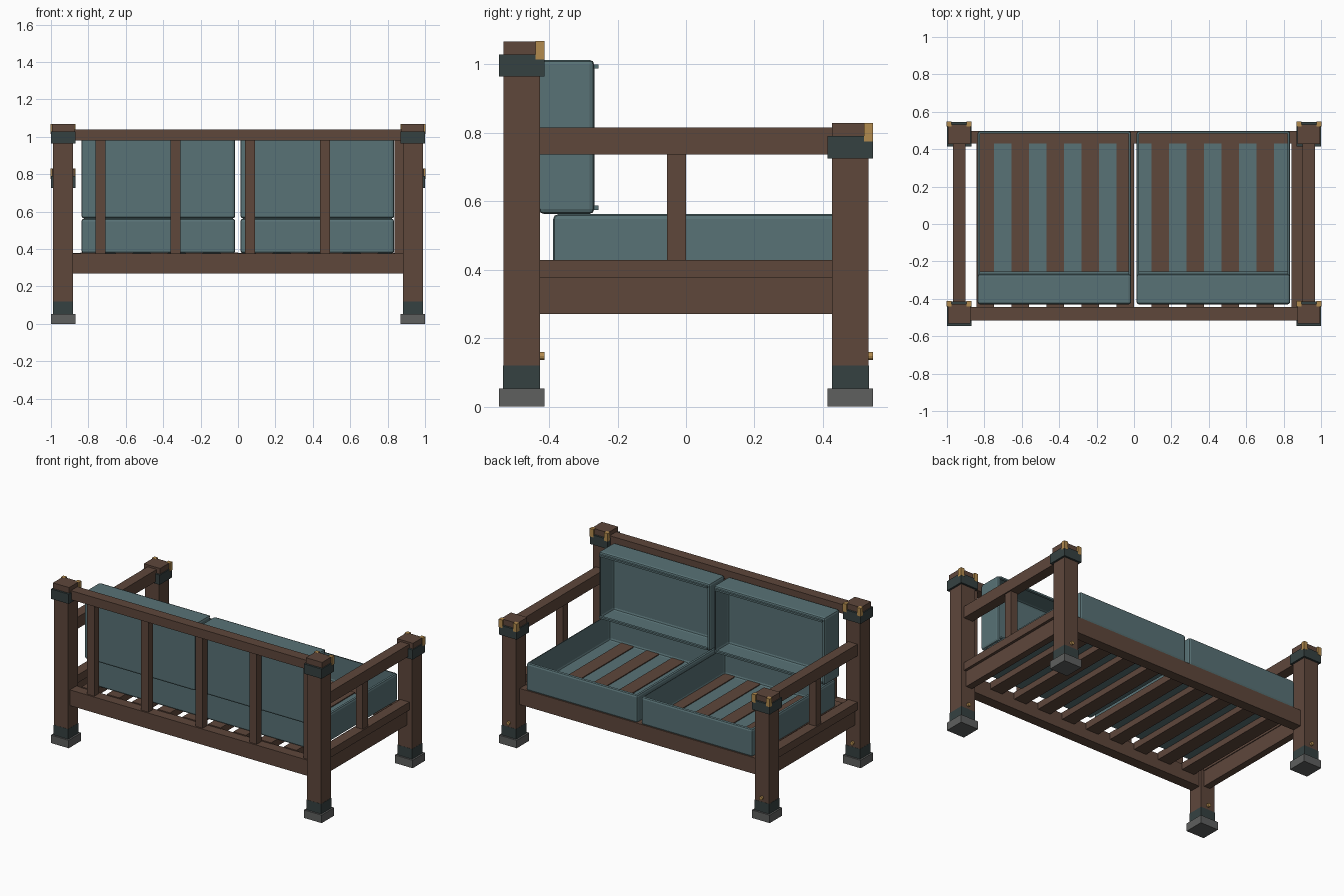
import bpy, bmesh, math
from mathutils import Vector, Matrix

if "Cube" in bpy.data.objects:
    bpy.data.objects.remove(bpy.data.objects["Cube"])


def mat(name, rgb):
    m = bpy.data.materials.new(name)
    m.diffuse_color = (*rgb, 1)
    m.use_nodes = True
    m.node_tree.nodes["Principled BSDF"].inputs["Base Color"].default_value = m.diffuse_color
    return m


WOOD = mat("brown wood", (0.112, 0.063, 0.044))
TEAL = mat("teal fabric", (0.098, 0.168, 0.180))
DARK = mat("dark metal", (0.036, 0.053, 0.053))
GREY = mat("grey foot", (0.112, 0.116, 0.114))
GOLD = mat("gold fitting", (0.45, 0.26, 0.078))


def finish(name, bm, material):
    me = bpy.data.meshes.new(name)
    bm.to_mesh(me)
    bm.free()
    me.materials.append(material)
    ob = bpy.data.objects.new(name, me)
    bpy.context.collection.objects.link(ob)
    return ob


def cube(x, y, z):
    """bmesh box from (min, max) ranges"""
    bm = bmesh.new()
    size = [r[1] - r[0] for r in (x, y, z)]
    mid = [(r[0] + r[1]) / 2 for r in (x, y, z)]
    bmesh.ops.create_cube(bm, size=1, matrix=Matrix.Translation(mid) @ Matrix.Diagonal((*size, 1)))
    return bm


def box(name, x, y, z, material=WOOD):
    return finish(name, cube(x, y, z), material)


def around(c, half):
    return (c - half, c + half)


def cushion(name, x, y, z, open_dir):
    """bevelled box whose large face towards open_dir is left open"""
    bm = cube(x, y, z)
    bmesh.ops.bevel(bm, geom=bm.edges[:], offset=0.014, segments=2, profile=0.5, affect='EDGES')
    d = Vector(open_dir)
    big = max((f for f in bm.faces if f.normal.dot(d) > 0.99), key=lambda f: f.calc_area())
    bmesh.ops.delete(bm, geom=[big], context='FACES')
    return finish(name, bm, TEAL)


# Corner posts with feet, bands, collars, caps and gold fittings
def post(name, cx, cy, top):
    px, py = around(cx, 0.053), around(cy, 0.053)
    wx, wy = around(cx, 0.066), around(cy, 0.066)
    box(name + "_foot", wx, wy, (0, 0.053), GREY)
    box(name + "_band", around(cx, 0.054), around(cy, 0.054), (0.053, 0.12), DARK)
    box(name, px, py, (0.12, top - 0.04))
    box(name + "_collar", wx, wy, (top - 0.103, top - 0.038), DARK)
    box(name + "_cap", around(cx, 0.06), py, (top - 0.04, top))
    for i, s in enumerate((-1, 1)):
        box(f"{name}_corner_fitting_{i}", around(cx + s * 0.053, 0.0135), around(cy + 0.0535, 0.0135),
            (top - 0.053, top + 0.001), GOLD)
    bm = bmesh.new()
    bmesh.ops.create_cone(bm, cap_ends=True, segments=12, radius1=0.012, radius2=0.012, depth=0.03,
                          matrix=Matrix.Translation((cx, cy + 0.051, 0.148)) @ Matrix.Rotation(math.pi / 2, 4, 'X'))
    finish(name + "_bolt", bm, GOLD)


for side, s in (("left", -1), ("right", 1)):
    post(side + "_tall_post", s * 0.935, -0.48, 1.067)
    post(side + "_short_post", s * 0.935, 0.48, 0.828)

    # Armrest, its support and the two-step side rail
    def sx(a, b):
        return tuple(sorted((s * a, s * b)))
    box(side + "_armrest", sx(0.90, 0.968), (-0.43, 0.43), (0.737, 0.815))
    box(side + "_arm_support", sx(0.91, 0.96), (-0.055, 0.0), (0.427, 0.737))
    box(side + "_upper_side_rail", sx(0.90, 0.968), (-0.43, 0.43), (0.375, 0.428))
    box(side + "_lower_side_rail", sx(0.905, 0.95), (-0.43, 0.43), (0.27, 0.375))

# Long rails
box("backrest_top_rail", (-0.885, 0.885), (-0.515, -0.445), (0.98, 1.04))
box("backrest_bottom_rail", (-0.885, 0.885), (-0.515, -0.445), (0.27, 0.375))
box("seat_edge_rail", (-0.885, 0.885), (0.43, 0.497), (0.27, 0.378))

# Upright backrest slats
for i in range(5):
    box(f"backrest_slat_{i}", around(-0.735 + 0.4 * i, 0.027), (-0.505, -0.455), (0.37, 0.985))

# Seat slats
for i in range(10):
    box(f"seat_slat_{i}", around(-0.795 + 0.187 * i, 0.0465), (-0.45, 0.435), (0.335, 0.382))

# Seat and back cushions with piping strips
for side, x in (("left", (-0.837, -0.015)), ("right", (0.013, 0.835))):
    cushion(side + "_seat_cushion", x, (-0.388, 0.497), (0.376, 0.562), (0, 0, 1))
    cushion(side + "_back_cushion", x, (-0.43, -0.268), (0.563, 1.013), (0, 1, 0))
    strip = (x[0] + 0.012, x[1] - 0.012)
    for nm, z in (("lower", 0.581), ("upper", 0.994)):
        box(f"{side}_back_cushion_{nm}_piping", strip, (-0.272, -0.255), around(z, 0.006), TEAL)
